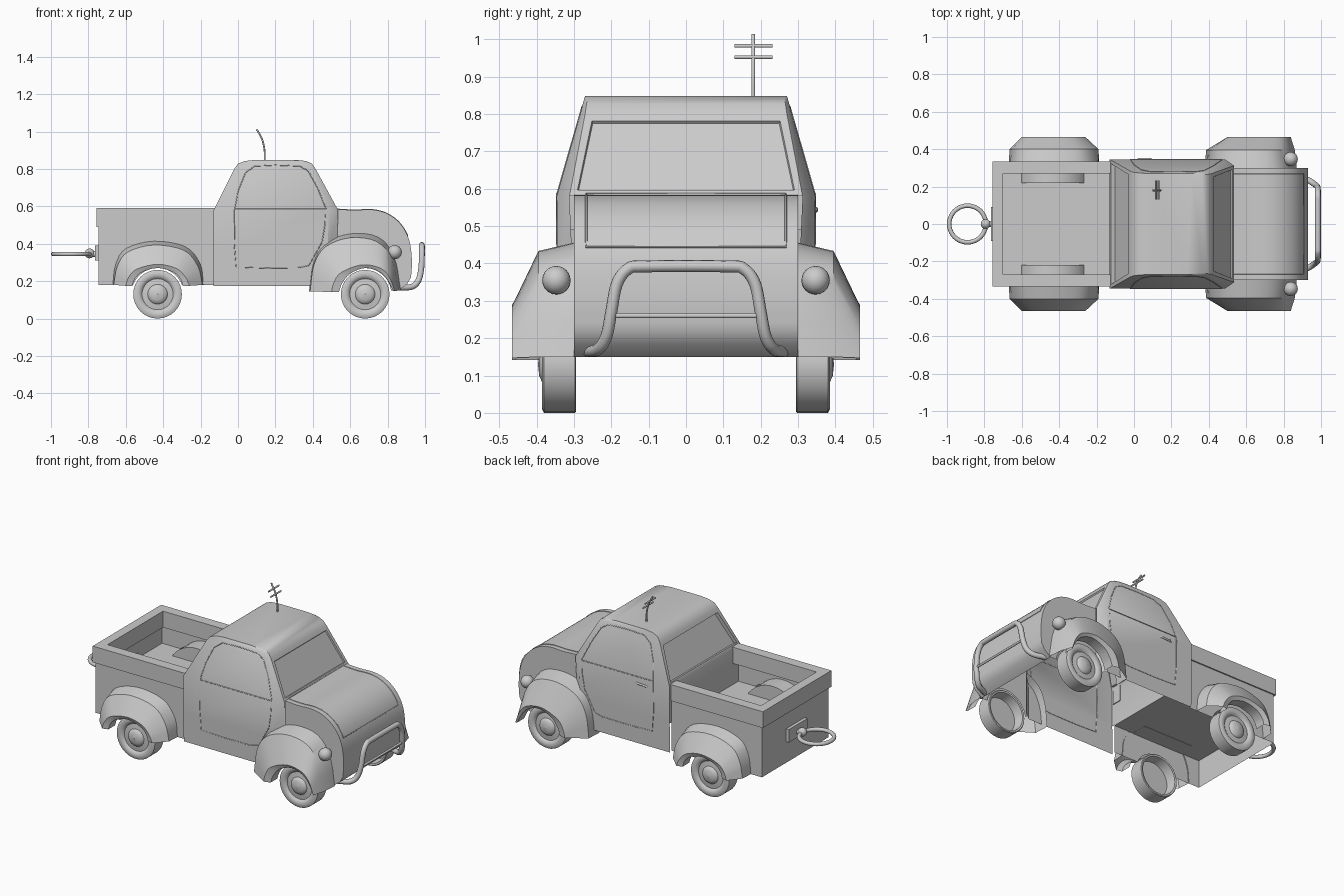
import bpy, bmesh, math
from mathutils import Vector

if "Cube" in bpy.data.objects:
    bpy.data.objects.remove(bpy.data.objects["Cube"])


def finish(name, bm, angle=35):
    bmesh.ops.recalc_face_normals(bm, faces=bm.faces)
    me = bpy.data.meshes.new(name)
    bm.to_mesh(me)
    bm.free()
    for p in me.polygons:
        p.use_smooth = True
    me.set_sharp_from_angle(angle=math.radians(angle))
    ob = bpy.data.objects.new(name, me)
    bpy.context.collection.objects.link(ob)
    return ob


def smooth(pts, n=4):
    """Catmull-Rom resampling of a control path."""
    p = [Vector(q) for q in pts]
    p = [2 * p[0] - p[1]] + p + [2 * p[-1] - p[-2]]
    out = []
    for i in range(1, len(p) - 2):
        a, b, c, d = p[i - 1:i + 3]
        for k in range(n):
            t = k / n
            out.append(0.5 * (2 * b + (c - a) * t + (2 * a - 5 * b + 4 * c - d) * t * t
                              + (3 * b - a - 3 * c + d) * t ** 3))
    return out + [p[-2]]


def loft(bm, rings, closed=False):
    rows = [[bm.verts.new(v) for v in r] for r in rings]
    n = len(rows[0])
    faces = []
    for a, b in zip(rows, rows[1:]):
        faces.append([bm.faces.new((a[i], a[(i + 1) % n], b[(i + 1) % n], b[i]))
                      for i in range(n if closed else n - 1)])
    return rows, faces


def prism(name, rings, angle=35):
    bm = bmesh.new()
    rows, _ = loft(bm, rings, True)
    bm.faces.new(rows[0])
    bm.faces.new(rows[-1])
    return finish(name, bm, angle)


def tube(name, pts, r, cyclic=False):
    cu = bpy.data.curves.new(name, 'CURVE')
    cu.dimensions = '3D'
    cu.bevel_depth = r
    cu.bevel_resolution = 3
    cu.use_fill_caps = True
    sp = cu.splines.new('POLY')
    sp.points.add(len(pts) - 1)
    for p, q in zip(sp.points, pts):
        p.co = (*q, 1)
    sp.use_cyclic_u = cyclic
    ob = bpy.data.objects.new(name, cu)
    bpy.context.collection.objects.link(ob)


def ball(name, loc, r):
    bm = bmesh.new()
    bmesh.ops.create_uvsphere(bm, u_segments=20, v_segments=12, radius=r)
    finish(name, bm).location = loc


# cab: stacked horizontal rings (z, rear x, front x, half width, front half width, corner)
levels = [(.175, -.13, .53, .342, .302, .05), (.355, -.13, .53, .344, .302, .05),
          (.58, -.13, .535, .346, .312, .05), (.80, -.02, .415, .283, .27, .025),
          (.828, .0, .395, .276, .266, .025), (.842, .035, .365, .272, .263, .025),
          (.848, .09, .31, .27, .262, .025)]
bm = bmesh.new()
rows, faces = loft(bm, [[(xr, -w, z), (xf - c, -w, z), (xf, -wf, z), (xf, wf, z), (xf - c, w, z), (xr, w, z)]
                        for z, xr, xf, w, wf, c in levels], True)
bm.faces.new(rows[-1])
bmesh.ops.recalc_face_normals(bm, faces=bm.faces)
bmesh.ops.delete(bm, geom=[faces[0][2], faces[1][2], faces[0][5]], context='FACES_ONLY')
# windscreen and rear window set into their frames
for f, frame, depth in ((faces[2][2], .028, -.008), (faces[2][5], .03, -.02)):
    bmesh.ops.inset_individual(bm, faces=[f], thickness=frame, depth=0)
    bmesh.ops.inset_individual(bm, faces=[f], thickness=.004, depth=depth)
finish("cab", bm)

# hood: side profile with wheel arch cut from the lower edge
top = smooth([(.53, .585), (.62, .58), (.72, .582), (.80, .56), (.87, .505), (.915, .42),
              (.93, .31), (.925, .22)]) + [Vector((.905, .185)), Vector((.86, .15))]


def arch(cx, z0, r=.14):
    a0 = math.asin((z0 - .13) / r)
    return [Vector((cx + r * math.cos(a0 + (math.pi - 2 * a0) * k / 14),
                    .13 + r * math.sin(a0 + (math.pi - 2 * a0) * k / 14))) for k in range(15)]


bm = bmesh.new()
rows, _ = loft(bm, [[(p.x, y, p.y) for p in top] for y in (-.30, .30)])
for row, y in zip(rows, (-.30, .30)):
    bm.faces.new(row + [bm.verts.new((p.x, y, p.y)) for p in arch(.68, .15) + [Vector((.53, .15))]])
finish("hood", bm)
# raised hood panel edge
lid = [p for p in top if p.y > .44]
tube("hood_seam", [(p.x, -.267, p.y) for p in lid] + [(p.x, .267, p.y) for p in reversed(lid)], .003, True)

# bed outer shell, overhanging rim and floor
bm = bmesh.new()
for y in (-.325, .325):
    pts = [(-.13, .18), (-.13, .5), (-.745, .5), (-.745, .18)]
    bm.faces.new([bm.verts.new((x, y, z)) for x, z in pts]
                 + [bm.verts.new((p.x, y, p.y)) for p in reversed(arch(-.43, .18))])
bm.faces.new([bm.verts.new((-.745, y, z)) for y, z in [(-.325, .18), (.325, .18), (.325, .5), (-.325, .5)]])
finish("bed_shell", bm)
u = [(-.125, -.333), (-.757, -.333), (-.757, .333), (-.125, .333),
     (-.125, .27), (-.70, .27), (-.70, -.27), (-.125, -.27)]
prism("bed_rim", [[(x, y, z) for x, y in u] for z in (.49, .59)])
prism("bed_floor", [[(-.744, -.324, z), (-.13, -.324, z), (-.13, .324, z), (-.744, .324, z)] for z in (.352, .36)])

# fender outlines: body edge, shoulder, outer edge, wheel opening
front = [(.30, [(.38, .145), (.40, .30), (.46, .40), (.60, .453), (.75, .435), (.835, .33), (.87, .15)]),
         (.395, [(.385, .145), (.407, .29), (.47, .385), (.60, .432), (.74, .412), (.82, .32), (.86, .15)]),
         (.465, [(.50, .142), (.512, .19), (.55, .245), (.66, .287), (.76, .27), (.81, .22), (.838, .147)]),
         (.455, [(.54, .142), (.558, .19), (.60, .24), (.68, .27), (.755, .25), (.80, .205), (.83, .147)])]
rear = [(.32, [(-.67, .18), (-.655, .29), (-.60, .375), (-.45, .415), (-.28, .385), (-.20, .29), (-.185, .18)]),
        (.40, [(-.665, .18), (-.645, .28), (-.59, .355), (-.45, .393), (-.29, .365), (-.215, .28), (-.19, .18)]),
        (.465, [(-.60, .175), (-.585, .22), (-.54, .265), (-.43, .29), (-.33, .268), (-.28, .22), (-.26, .175)]),
        (.455, [(-.565, .175), (-.55, .215), (-.51, .25), (-.43, .27), (-.35, .25), (-.31, .215), (-.295, .175)])]
# wheel section (radius, y): cap, rim, tyre, hollow back
wheel = [(.001, .396), (.03, .393), (.048, .385), (.053, .377), (.083, .373), (.09, .38), (.1, .386),
         (.118, .386), (.13, .38), (.13, .297), (.126, .294), (.116, .296), (.108, .355), (.001, .355)]
door = [(-.01, .275), (-.02, .4), (-.018, .58), (.0, .68), (.04, .78), (.09, .815), (.2, .82), (.33, .815),
        (.375, .79), (.425, .70), (.47, .59), (.465, .5), (.45, .41), (.38, .285), (.33, .272), (.15, .27)]


def side_y(z):
    return .342 + .004 * (z - .17) / .41 if z < .58 else .346 - .063 * (z - .58) / .22


for s, side in ((-1, "left"), (1, "right")):
    for where, rings, cx in (("front", front, .68), ("rear", rear, -.43)):
        bm = bmesh.new()
        loft(bm, [[(p.x, s * y, p.y) for p in smooth(pts)] for y, pts in rings + [(.39, rings[-1][1])]])
        finish(f"{where}_fender_{side}", bm, 30)
        bm = bmesh.new()
        loft(bm, [[(cx + r * math.cos(k * math.pi / 16), s * y, .13 + r * math.sin(k * math.pi / 16))
                   for k in range(32)] for r, y in wheel], True)
        finish(f"{where}_wheel_{side}", bm)
    # wheel hump inside the bed
    hump = [(-.435 + .2 * math.cos(math.radians(a)), .25 + .2 * math.sin(math.radians(a)))
            for a in range(30, 151, 8)]
    prism(f"bed_hump_{side}", [[(x, s * y, z) for x, z in hump] for y in (.22, .324)])
    ball(f"headlight_{side}", (.838, s * .347, .355), .038)
    # door and window seams
    tube(f"door_seam_{side}", [(x, s * side_y(z), z) for x, z in door], .0025, True)
    tube(f"window_seam_{side}", [(-.018, s * .346, .585), (.47, s * .346, .585)], .0025)

tube("door_handle", [(.02, .342, .54), (.03, .348, .542), (.085, .348, .545), (.095, .342, .545)], .006)

# bull bar
half = [(.86, .262, .165), (.93, .235, .17), (.965, .213, .205), (.98, .20, .27), (.983, .185, .345),
        (.983, .155, .385), (.983, .11, .392)]
tube("bull_bar", smooth(half + [(x, -y, z) for x, y, z in reversed(half)], 5), .016)
tube("bull_bar_crosspiece", [(.98, -.195, .26), (.98, .195, .26)], .007)

# aerial
tube("aerial", smooth([(.143, .18, .84), (.142, .18, .90), (.128, .18, .96), (.10, .18, 1.012)]), .005)
for x, z in ((.131, .952), (.117, .982)):
    tube("aerial_crossbar", [(x, .13, z), (x, .232, z)], .005)

# tow hitch: plate, knuckle, ring
prism("hitch_plate", [[(x, -.09, .31), (x, .09, .31), (x, .09, .39), (x, -.09, .39)] for x in (-.765, -.74)])
tube("hitch_stem", [(-.75, 0, .345), (-.80, 0, .345)], .017)
ball("hitch_knuckle", (-.793, 0, .348), .026)
tube("hitch_ring", [(-.89 + .098 * math.cos(k * math.pi / 20), .098 * math.sin(k * math.pi / 20), .345)
                    for k in range(40)], .012, True)
